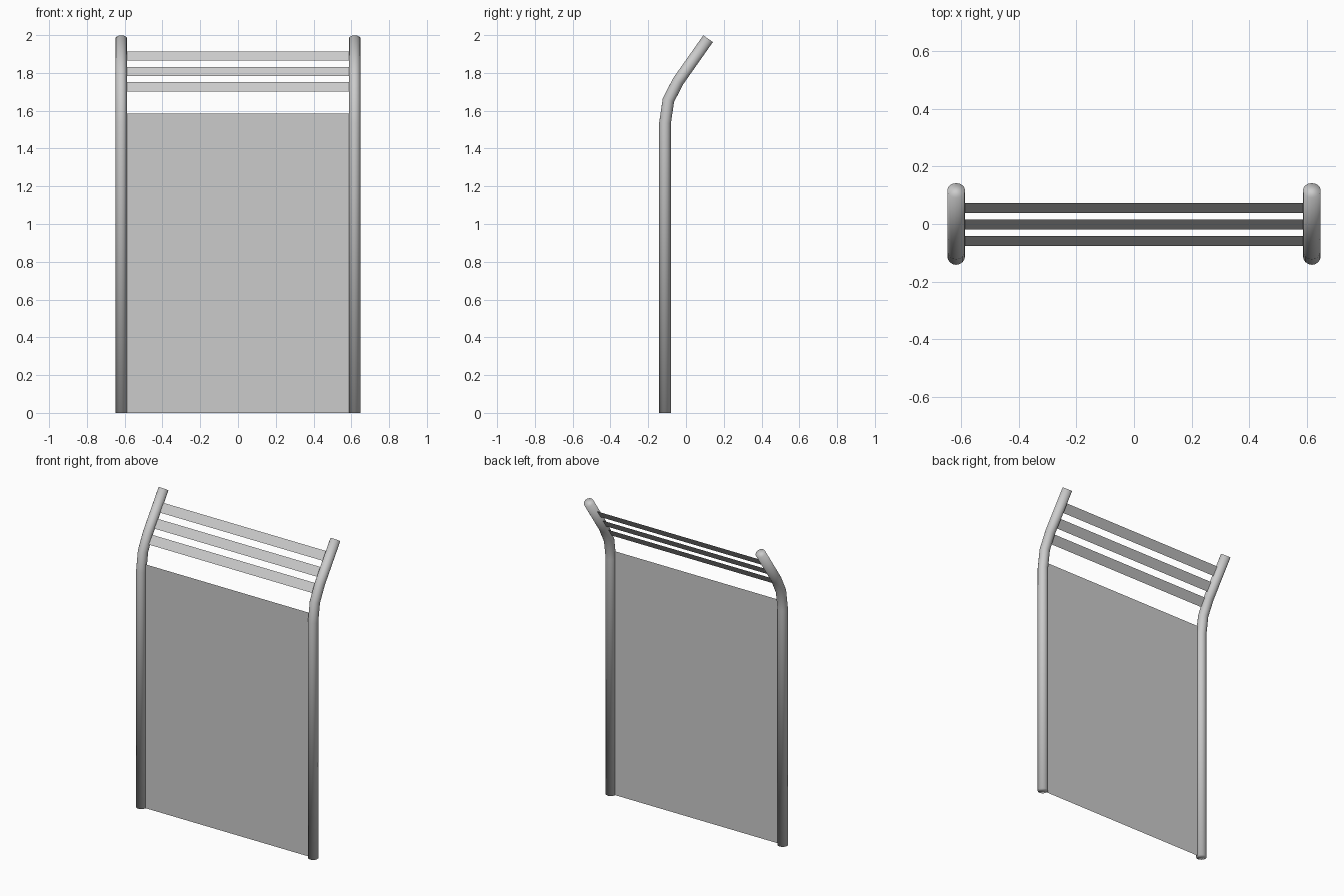
import bpy
import bmesh
from math import cos, sin, pi
from mathutils import Vector

cube = bpy.data.objects.get("Cube")
if cube:
    bpy.data.objects.remove(cube, do_unlink=True)

grey = bpy.data.materials.new("steel grey")
grey.use_nodes = True
grey.diffuse_color = (0.6, 0.6, 0.6, 1)
grey.node_tree.nodes["Principled BSDF"].inputs["Base Color"].default_value = (0.6, 0.6, 0.6, 1)

POST_X = 0.618
RADIUS = 0.031
SIDES = 16
# Post centre line as (y, z), bending back at the top
PATH = [Vector(p) for p in ((-0.111, 0), (-0.111, 1.535), (-0.093, 1.656),
                            (-0.042, 1.755), (0.117, 1.981))]


def finish(bm, name):
    mesh = bpy.data.meshes.new(name)
    bm.to_mesh(mesh)
    bm.free()
    mesh.materials.append(grey)
    obj = bpy.data.objects.new(name, mesh)
    bpy.context.collection.objects.link(obj)
    return obj


def post(name, x):
    """Round tube swept along the centre line, mitred at each bend."""
    bm = bmesh.new()
    rings = []
    for i, p in enumerate(PATH):
        before = (p - PATH[i - 1]).normalized() if i else Vector((0, 1))
        after = (PATH[i + 1] - p).normalized() if i < len(PATH) - 1 else before
        t = (before + after).normalized()
        side = Vector((t.y, -t.x)) / t.dot(after)
        ring = []
        for k in range(SIDES):
            a = 2 * pi * k / SIDES
            q = p + side * RADIUS * sin(a)
            ring.append(bm.verts.new((x + RADIUS * cos(a), q.x, q.y)))
        rings.append(ring)
    for low, high in zip(rings, rings[1:]):
        for k in range(SIDES):
            n = (k + 1) % SIDES
            bm.faces.new((low[k], low[n], high[n], high[k]))
    bm.faces.new(rings[0])
    bm.faces.new(rings[-1])
    bmesh.ops.recalc_face_normals(bm, faces=bm.faces)
    for f in bm.faces:
        f.smooth = True
    return finish(bm, name)


def sheet(name, low, high):
    """Thin flat sheet between the posts, from one (y, z) to another."""
    bm = bmesh.new()
    corners = [(-POST_X, *low), (POST_X, *low), (POST_X, *high), (-POST_X, *high)]
    bm.faces.new([bm.verts.new(c) for c in corners])
    return finish(bm, name)


# Posts
post("left_post", POST_X)
post("right_post", -POST_X)

# Main panel
sheet("panel", (-0.111, 0), (-0.111, 1.585))

# Slats along the leaning top
half = Vector((0.0175, 0.025))
for i, label in enumerate(("lower", "middle", "upper")):
    mid = Vector((-0.0595, 1.7255)) + Vector((0.0575, 0.082)) * i
    sheet(label + "_slat", mid - half, mid + half)
